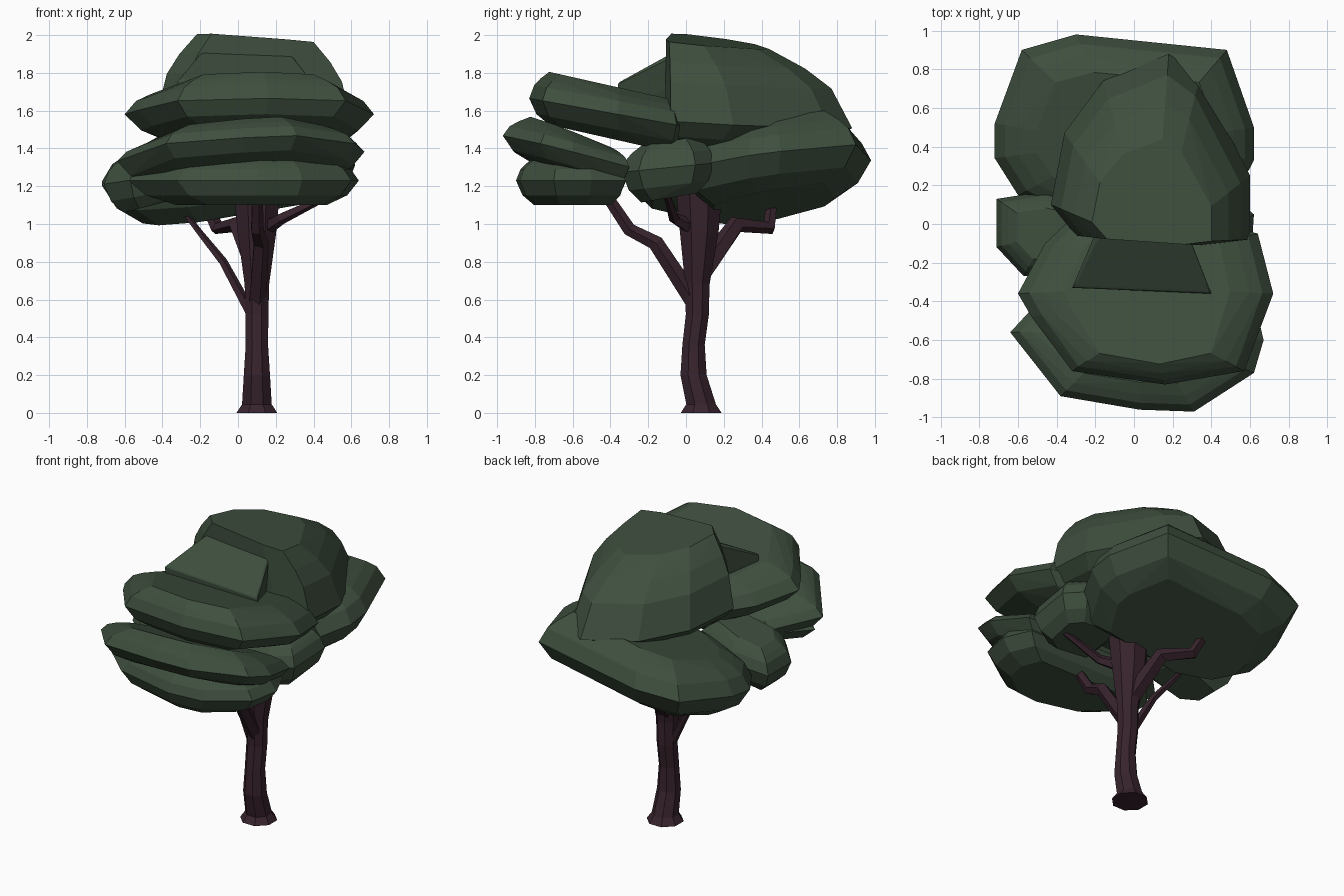
import bpy, bmesh, math
from mathutils import Vector

default_cube = bpy.data.objects.get("Cube")
if default_cube:
    bpy.data.objects.remove(default_cube, do_unlink=True)


def make_material(name, colour):
    material = bpy.data.materials.new(name)
    material.use_nodes = True
    material.diffuse_color = (*colour, 1)
    shader = material.node_tree.nodes["Principled BSDF"]
    shader.inputs["Base Color"].default_value = (*colour, 1)
    return material


leaf_green = make_material("leaf_green", (.048, .077, .048))
bark_brown = make_material("bark_brown", (.039, .017, .026))


def finish(bm, name, material):
    """Turn the bmesh into a flat shaded object."""
    bmesh.ops.recalc_face_normals(bm, faces=bm.faces[:])
    mesh = bpy.data.meshes.new(name)
    bm.to_mesh(mesh)
    bm.free()
    mesh.materials.append(material)
    obj = bpy.data.objects.new(name, mesh)
    bpy.context.collection.objects.link(obj)


def leaf_clump(name, centre, tilt, up, down, shrink, outline):
    """Faceted clump: a tilted outline is domed upwards and downwards
    in steps that shrink towards the centre, then wrapped in a hull."""
    bm = bmesh.new()
    middle = Vector(centre)
    steps = [(0, 0), (up, .5), (up, .75), (up, 1), (-down, .6), (-down, 1)]
    for height, step in steps:
        scale_x = 1 - shrink[0] * step ** 2
        scale_y = 1 - shrink[1] * step ** 2
        for x, y in outline:
            dx, dy = x - middle.x, y - middle.y
            rise = dx * tilt[0] + dy * tilt[1] + height * step
            bm.verts.new(middle + Vector((dx * scale_x, dy * scale_y, rise)))
    hull = bmesh.ops.convex_hull(bm, input=bm.verts[:], use_existing_faces=False)
    inner = set(hull["geom_interior"]) | set(hull["geom_unused"])
    loose = [v for v in inner if isinstance(v, bmesh.types.BMVert)]
    bmesh.ops.delete(bm, geom=loose, context="VERTS")
    bmesh.ops.dissolve_limit(bm, angle_limit=math.radians(3),
                             verts=bm.verts[:], edges=bm.edges[:])
    finish(bm, name, leaf_green)


def limb(name, path, radii, sides, upright=False):
    """Tube along a path with one radius for each station."""
    bm = bmesh.new()
    points = [Vector(p) for p in path]
    rings = []
    for i, (point, radius) in enumerate(zip(points, radii)):
        along = points[min(i + 1, len(points) - 1)] - points[max(i - 1, 0)]
        if upright:
            along = Vector((0, 0, 1))
        along.normalize()
        side = along.cross(Vector((0, 1, 0))).normalized()
        other = along.cross(side)
        ring = []
        for k in range(sides):
            turn = math.tau * (k + .5) / sides
            offset = side * math.cos(turn) + other * math.sin(turn)
            ring.append(bm.verts.new(point + offset * radius))
        rings.append(ring)
    for low, high in zip(rings, rings[1:]):
        for k in range(sides):
            n = (k + 1) % sides
            bm.faces.new((low[k], low[n], high[n], high[k]))
    bm.faces.new(rings[0])
    bm.faces.new(rings[-1])
    finish(bm, name, bark_brown)


def branch(name, start_radius, end_radius, path):
    """Five sided limb that tapers evenly."""
    last = len(path) - 1
    radii = [start_radius + (end_radius - start_radius) * i / last
             for i in range(len(path))]
    limb(name, path, radii, sides=5)


# Trunk with a flared foot, bowed forwards, widening under the leaves
trunk = [(.08, 0, .117), (.08, .045, .085), (.04, .2, .075), (.04, .36, .064),
         (.06, .52, .066), (.06, .68, .07), (.07, .95, .11), (.07, 1.2, .135)]
limb("trunk", [(.1, y, z) for y, z, radius in trunk],
     [radius for y, z, radius in trunk], sides=8, upright=True)

# Branches
branch("front_branch", .05, .03,
       [(.1, .05, .58), (.12, -.16, .9), (.1, -.3, .97), (.1, -.44, 1.18)])
branch("right_branch", .03, .012,
       [(.06, .06, .54), (-.08, .09, .8), (-.2, .13, .95), (-.36, .15, 1.16)])
branch("back_branch", .06, .028,
       [(.1, .08, .74), (0, .27, 1), (-.11, .44, .98), (-.2, .46, 1.16)])
branch("left_branch", .045, .018,
       [(.13, .05, .97), (.23, -.06, 1.03), (.48, -.1, 1.15)])

# Tall clump at the top of the crown, steep at the front
leaf_clump("top_leaves", centre=(.1, -.1, 1.57), tilt=(-.05, -.06),
           up=.42, down=.13, shrink=(.4, .45),
           outline=[(-.43, .1), (-.36, .47), (-.16, .74), (.18, .88),
                    (.34, .76), (.6, .25), (.6, -.08), (.37, -.11),
                    (-.3, -.06)])

# Wide clump at the back, hanging lower on the right
leaf_clump("back_leaves", centre=(0, .42, 1.3), tilt=(.12, .13),
           up=.18, down=.2, shrink=(.3, .35),
           outline=[(-.72, .34), (-.72, .52), (-.58, .9), (-.3, .98),
                    (.48, .9), (.62, .5), (.62, .33), (.45, 0),
                    (-.3, 0), (-.6, .15)])

# Upper front clump, with a steep shoulder rising against the top
leaf_clump("upper_front_leaves", centre=(.08, -.3, 1.57), tilt=(0, -.18),
           up=.14, down=.14, shrink=(.35, .2),
           outline=[(-.46, -.1), (-.6, -.36), (-.53, -.48), (-.32, -.76),
                    (.16, -.83), (.57, -.76), (.72, -.36), (.64, -.05),
                    (.3, .05), (-.3, .05)])
leaf_clump("upper_front_shoulder", centre=(.05, -.1, 1.87), tilt=(0, .5),
           up=.02, down=.25, shrink=(.1, .1),
           outline=[(-.32, -.33), (.4, -.36), (.28, -.05), (-.2, -.05)])

# Lower front: an overhanging slab over a rounded underside
leaf_clump("lower_front_slab", centre=(.02, -.55, 1.35), tilt=(.03, -.26),
           up=.1, down=.13, shrink=(.3, .35),
           outline=[(-.64, -.56), (-.38, -.89), (.03, -.96), (.31, -.97),
                    (.62, -.77), (.67, -.6), (.6, -.3), (-.4, -.3)])
leaf_clump("lower_front_underside", centre=(.15, -.58, 1.23), tilt=(0, 0),
           up=.12, down=.13, shrink=(.35, .3),
           outline=[(-.58, -.56), (-.32, -.8), (.1, -.9), (.34, -.88),
                    (.6, -.7), (.64, -.5), (.56, -.32), (-.36, -.32)])

# Small clumps filling both sides
leaf_clump("left_leaves", centre=(.38, -.08, 1.3), tilt=(0, .1),
           up=.14, down=.16, shrink=(.4, .4),
           outline=[(.6, -.25), (.62, .05), (.5, .15), (.1, .15),
                    (.1, -.3), (.45, -.34)])
leaf_clump("right_leaves", centre=(-.45, -.05, 1.25), tilt=(.15, 0),
           up=.14, down=.15, shrink=(.4, .4),
           outline=[(-.71, -.12), (-.71, .13), (-.45, .17), (-.15, .1),
                    (-.15, -.25), (-.57, -.27)])
